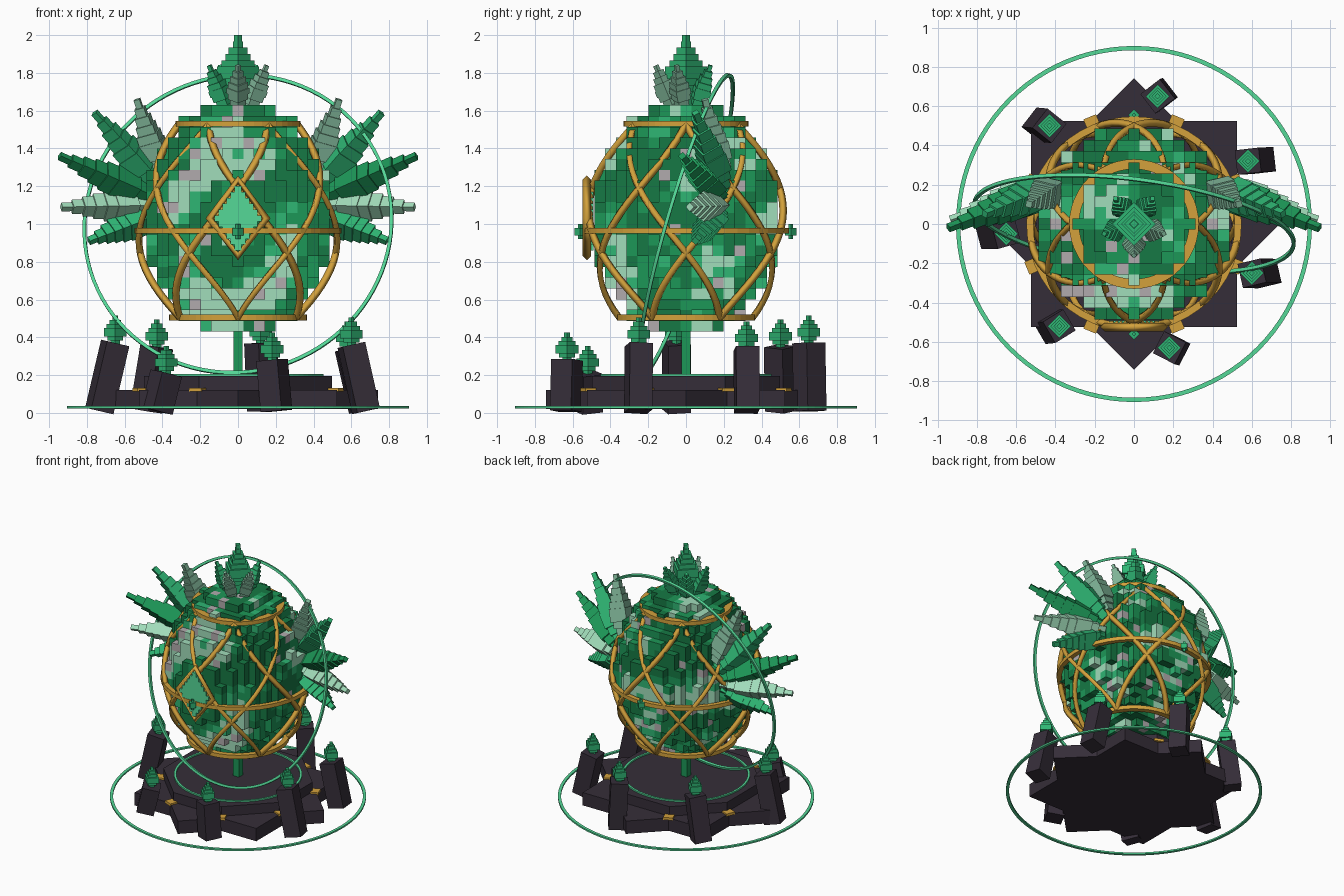
import bpy, bmesh, random
from math import sin, cos, pi, radians, sqrt
from mathutils import Vector, Matrix, noise

if "Cube" in bpy.data.objects:
    bpy.data.objects.remove(bpy.data.objects["Cube"])

random.seed(4)


def material(name, r, g, b):
    m = bpy.data.materials.new(name)
    m.diffuse_color = [(c / 255) ** 2.2 for c in (r, g, b)] + [1]
    m.use_nodes = True
    m.node_tree.nodes["Principled BSDF"].inputs["Base Color"].default_value = m.diffuse_color
    return m


DARK = material("deep_green", 28, 120, 70)
GREEN = material("green", 34, 150, 88)
MID = material("mid_green", 50, 180, 115)
PALE = material("pale_green", 160, 220, 185)
GREY = material("pinkish_grey", 176, 170, 172)
MINT = material("mint", 85, 215, 150)
SAGE = material("sage", 130, 185, 155)
GOLD = material("gold", 210, 160, 62)
STONE = material("dark_stone", 56, 49, 59)


def finish(name, bm, *mats):
    bmesh.ops.recalc_face_normals(bm, faces=bm.faces)
    me = bpy.data.meshes.new(name)
    bm.to_mesh(me)
    bm.free()
    for m in mats:
        me.materials.append(m)
    ob = bpy.data.objects.new(name, me)
    bpy.context.collection.objects.link(ob)
    return ob


def box(bm, loc, size, rot=Matrix()):
    bmesh.ops.create_cube(bm, size=1, matrix=Matrix.Translation(loc) @ rot.to_4x4() @ Matrix.Diagonal((*size, 1)))


def stack(bm, a, b, diag, profile):
    """Stepped crystal: square slabs from a to b, turned 45 degrees on its axis."""
    a, b = Vector(a), Vector(b)
    rot = (b - a).to_track_quat('Z', 'Y').to_matrix() @ Matrix.Rotation(pi / 4, 3, 'Z')
    n, length = len(profile), (b - a).length
    for i, f in enumerate(profile):
        w = diag * f / sqrt(2)
        box(bm, a.lerp(b, (i + .5) / n), (w, w, length / n), rot)


def ring(name, radius, z, width, height, mat, sides=48):
    """Flat band with a rectangular section."""
    bm = bmesh.new()
    loops = []
    for i in range(sides):
        a = 2 * pi * i / sides
        loops.append([bm.verts.new(((radius + dr * width / 2) * cos(a), (radius + dr * width / 2) * sin(a), z + dz * height / 2))
                      for dr, dz in ((-1, -1), (1, -1), (1, 1), (-1, 1))])
    for i in range(sides):
        p, q = loops[i], loops[(i + 1) % sides]
        for k in range(4):
            bm.faces.new((p[k], p[(k + 1) % 4], q[(k + 1) % 4], q[k]))
    return finish(name, bm, mat)


def tube(name, paths, depth, mat, cyclic=False):
    """Four-sided bars swept along point lists."""
    cu = bpy.data.curves.new(name, 'CURVE')
    cu.dimensions = '3D'
    cu.bevel_depth, cu.bevel_resolution, cu.use_fill_caps = depth, 0, True
    for pts in paths:
        sp = cu.splines.new('POLY')
        sp.points.add(len(pts) - 1)
        for p, c in zip(sp.points, pts):
            p.co = (*c, 1)
        sp.use_cyclic_u = cyclic
    cu.materials.append(mat)
    ob = bpy.data.objects.new(name, cu)
    bpy.context.collection.objects.link(ob)


# Base: two crossed squares forming an eight-pointed star, with an octagon tier
for k in range(2):
    bm = bmesh.new()
    box(bm, (0, 0, .07), (1.05, 1.05, .1), Matrix.Rotation(k * pi / 4, 3, 'Z'))
    finish(f"base_star_{k + 1}", bm, STONE)
bm = bmesh.new()
bmesh.ops.create_cone(bm, cap_ends=True, segments=8, radius1=.54, radius2=.54, depth=.1,
                      matrix=Matrix.Translation((0, 0, .145)) @ Matrix.Rotation(pi / 8, 4, 'Z'))
finish("base_tier", bm, STONE)
bm = bmesh.new()
for k in range(8):
    a = pi / 8 + k * pi / 4
    box(bm, (.56 * cos(a), .56 * sin(a), .122), (.06, .07, .02), Matrix.Rotation(a, 3, 'Z'))
finish("base_gold_chips", bm, GOLD)

# Leaning stone pillars with a crystal on each: x, y, top height
bm, gem = bmesh.new(), bmesh.new()
for i, (x, y, h) in enumerate([(.12, .65, .37), (-.43, .5, .35), (.58, .32, .34), (.6, -.25, .36),
                               (.18, -.63, .28), (-.38, -.52, .21), (-.65, -.05, .37)]):
    foot, top = Vector((x * 1.13, y * 1.01, .01)), Vector((x, y, h))
    rot = (top - foot).to_track_quat('Z', 'Y').to_matrix() @ Matrix.Rotation(radians(20 + 37 * i if i % 3 else 15), 3, 'Z')
    box(bm, (foot + top) / 2, (.125, .125, (top - foot).length), rot)
    stack(gem, (x, y, h - .01), (x, y, h + .145), .12, (.4, .7, 1, 1, .75, .5, .25))
finish("pillars", bm, STONE)
finish("pillar_crystals", gem, MID)

# Stem and thin rings
bm = bmesh.new()
box(bm, (0, 0, .31), (.05, .05, .28))
finish("stem", bm, GREEN)
ring("ground_ring", .895, .03, .022, .012, MINT, 96)
ring("tier_ring", .445, .2, .016, .012, MINT, 72)
halo = ring("tilted_halo", .82, 0, .018, .018, MINT, 96)
halo.rotation_euler = Vector((.13, 1, -.29)).to_track_quat('Z', 'Y').to_euler()
halo.location = (0, 0, 1)

# Voxel egg: only exposed cell faces, coloured in noisy patches
C = .0571
cells = {(i, j, k) for i in range(-9, 10) for j in range(-9, 10) for k in range(21)
         if (i * i + j * j) * C * C / .49 ** 2 + ((.4585 + k * C - 1.03) / .635) ** 2 <= 1}
bm = bmesh.new()
for cell in sorted(cells):
    c = Vector((cell[0] * C, cell[1] * C, .4585 + cell[2] * C))
    n = noise.noise(c * 4.5) + random.uniform(-.18, .18)
    tone = 4 if random.random() < .06 else 3 if n > .2 else 2 if n > .1 else 1 if n > -.1 else 0
    for ax in range(3):
        for s in (-1, 1):
            nb = list(cell)
            nb[ax] += s
            if tuple(nb) in cells:
                continue
            d, u, v = (Vector([C / 2 if q == (ax + o) % 3 else 0 for q in range(3)]) for o in range(3))
            corners = [c + d * s + u * p + v * q * s for p, q in ((-1, -1), (1, -1), (1, 1), (-1, 1))]
            bm.faces.new([bm.verts.new(p) for p in corners]).material_index = tone
bmesh.ops.remove_doubles(bm, verts=bm.verts, dist=.0005)
finish("voxel_egg", bm, DARK, GREEN, MID, PALE, GREY)


# Gold cage: three bands and a lattice of crossing spirals
def cage_radius(z):
    t = (z - .97) / (.56 if z > .97 else .47)
    return .53 - (.22 if z > .97 else .18) * t * t


ring("cage_top_band", .305, 1.53, .05, .03, GOLD)
ring("cage_middle_band", .53, .965, .035, .03, GOLD)
ring("cage_bottom_band", .345, .505, .04, .03, GOLD)
paths = []
for k in range(6):
    for s in (-1, 1):
        pts = []
        for i in range(25):
            t = i / 24
            z = .505 + 1.025 * t
            a = -pi / 2 + k * pi / 3 + s * t * pi / 2
            pts.append((cage_radius(z) * cos(a), cage_radius(z) * sin(a), z))
        paths.append(pts)
tube("cage_lattice", paths, .02, GOLD)

# Front medallion: gold diamond frame, stepped green plate, small crystals
tube("medallion_frame", [[(0, -.525, .83), (.15, -.525, 1.03), (0, -.525, 1.235), (-.15, -.525, 1.03)]], .022, GOLD, True)
bm = bmesh.new()
for i in range(-5, 6):
    box(bm, (0, -.515, 1.03 + i * .031), (.25 * (1 - abs(i) / 5.8), .05, .031))
finish("medallion_plate", bm, MINT)
bm = bmesh.new()
for y in (-.56, .555):
    stack(bm, (0, y, .92), (0, y, 1.0), .06, (.4, 1, 1, .4))
finish("band_crystals", bm, MID)

# Crown: one tall crystal with five leaning petals
bm = bmesh.new()
stack(bm, (0, 0, 1.6), (0, 0, 2), .22, (.4, .45, .5, .65, .8, 1, 1, .8, .6, .45, .25, .2))
finish("crown_crystal", bm, MID)
for k in range(5):
    a = -pi / 2 + k * 2 * pi / 5
    bm = bmesh.new()
    stack(bm, (.06 * cos(a), .06 * sin(a), 1.6), (.16 * cos(a), .16 * sin(a), 1.84), .12,
          (.5, .7, .9, 1, .9, .7, .5, .25))
    finish(f"crown_petal_{k + 1}", bm, (SAGE, SAGE, MID, MID, MID)[k])

# Side wings: five stepped leaves, mirrored left and right
leaves = [((.40, .19, 1.26), (.535, .10, 1.66), SAGE), ((.42, .19, 1.20), (.76, .05, 1.59), MID),
          ((.43, .18, 1.13), (.945, -.02, 1.36), GREEN), ((.43, .18, 1.10), (.935, .02, 1.09), PALE),
          ((.43, .17, 1.06), (.79, .05, .91), MID)]
for side, s in (("left", -1), ("right", 1)):
    for n, (a, b, mat) in enumerate(leaves):
        bm = bmesh.new()
        stack(bm, (a[0] * s, *a[1:]), (b[0] * s, *b[1:]), .18, (.6, .8, 1, 1, .9, .75, .6, .42, .26))
        finish(f"{side}_wing_leaf_{n + 1}", bm, mat)
